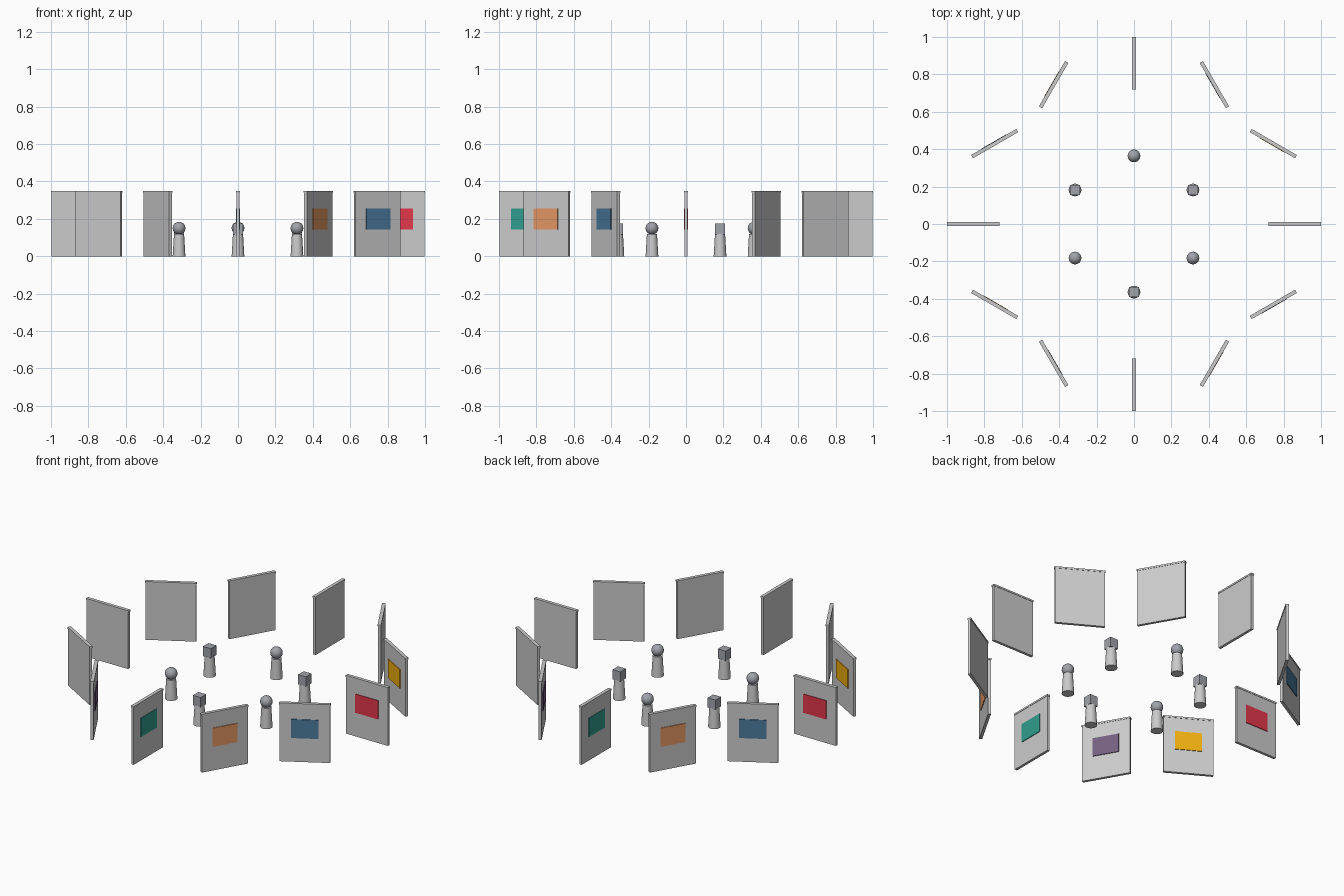
import bpy
from math import sin, cos, pi, radians
from mathutils import Matrix, Vector

if "Cube" in bpy.data.objects:
    bpy.data.objects.remove(bpy.data.objects["Cube"])


def material(name, rgb):
    m = bpy.data.materials.new(name)
    m.diffuse_color = (*rgb, 1)
    m.use_nodes = True
    m.node_tree.nodes["Principled BSDF"].inputs["Base Color"].default_value = m.diffuse_color
    return m


def place(name, loc, rot=0.0, mat=None):
    o = bpy.context.object
    o.name = name
    o.location = loc
    o.rotation_euler.z = rot
    if mat:
        o.data.materials.append(mat)
    return o


def box(name, size, loc, rot=0.0, mat=None):
    bpy.ops.mesh.primitive_cube_add(size=1)
    o = place(name, loc, rot, mat)
    o.data.transform(Matrix.Diagonal((*size, 1)))
    return o


palette = [
    material("red", (0.76, 0.04, 0.07)),
    material("yellow", (0.87, 0.43, 0.005)),
    material("purple", (0.18, 0.117, 0.22)),
    material("teal", (0.03, 0.34, 0.27)),
    material("orange", (0.80, 0.32, 0.13)),
    material("blue", (0.07, 0.20, 0.34)),
]
head_grey = material("head_grey", (0.36, 0.37, 0.41))

# Ring of display panels, each with a top rail and a picture on one side
for i in range(12):
    a = i * pi / 6
    rot = -a
    c = Vector((0.86 * cos(a), 0.86 * sin(a), 0))
    face = Vector((sin(rot), -cos(rot), 0))
    box("panel", (0.276, 0.016, 0.34), c + Vector((0, 0, 0.17)), rot)
    box("top_rail", (0.28, 0.02, 0.01), c + Vector((0, 0, 0.345)), rot)
    box("picture", (0.15, 0.006, 0.112), c + face * 0.009 + Vector((0, 0, 0.199)),
        rot, palette[i % 6])

# Inner ring of figures, alternating cube and ball heads
for k in range(6):
    a = radians(30 + 60 * k)
    x, y = 0.364 * cos(a), 0.364 * sin(a)
    bpy.ops.mesh.primitive_cone_add(vertices=24, radius1=0.034, radius2=0.027, depth=0.12)
    place("figure_body", (x, y, 0.06))
    bpy.ops.object.shade_smooth_by_angle()
    if k % 2 == 0:
        box("cube_head", (0.052, 0.052, 0.058), (x, y, 0.146), 0, head_grey)
    else:
        bpy.ops.mesh.primitive_uv_sphere_add(segments=24, ring_count=14, radius=0.034)
        place("ball_head", (x, y, 0.15), 0, head_grey)
        bpy.ops.object.shade_smooth_by_angle()
